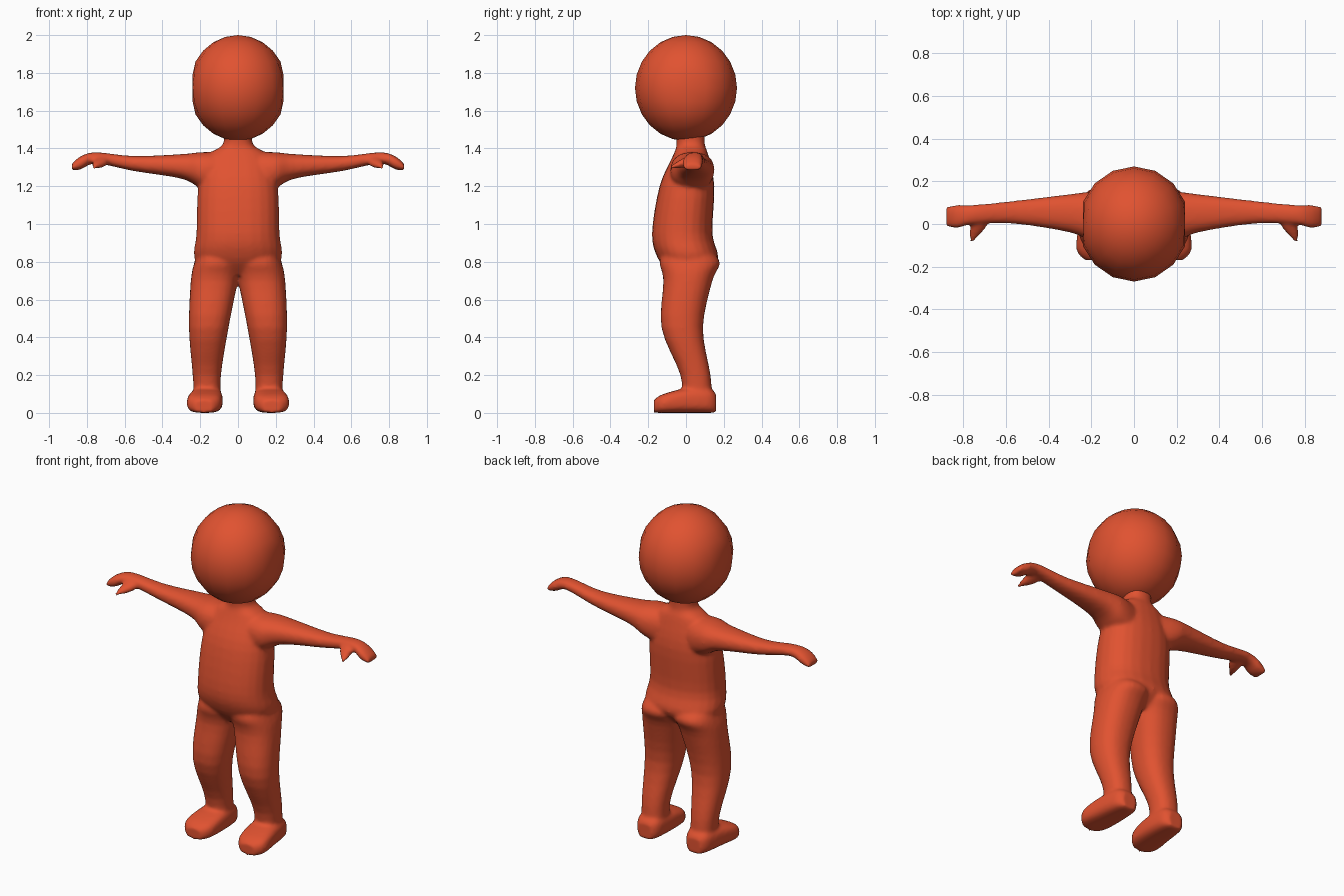
import bpy
import bmesh
import math

default_cube = bpy.data.objects.get("Cube")
if default_cube:
    bpy.data.objects.remove(default_cube, do_unlink=True)

# One flat colour for the whole figure
skin = bpy.data.materials.new("orange red")
skin.use_nodes = True
colour = (.75, .085, .03, 1)
skin.diffuse_color = colour
skin.node_tree.nodes["Principled BSDF"].inputs["Base Color"].default_value = colour


def spline(keys, steps=4):
    """Pass a smooth curve through the key sections and sample it evenly."""
    padded = [keys[0], *keys, keys[-1]]
    samples = []
    for before, start, end, after in zip(padded, padded[1:], padded[2:], padded[3:]):
        for step in range(steps):
            f = step / steps
            section = []
            for p, q, r, s in zip(before, start, end, after):
                leave, arrive = (r - p) / 2, (s - q) / 2
                bend = 2 * (q - r) + leave + arrive
                lift = r - q - leave - bend
                section.append(q + f * (leave + f * (lift + f * bend)))
            samples.append(section)
    return samples + [keys[-1]]


def rounded(angle, low, high, power):
    """Move between two limits along a slightly squared circle."""
    wave = math.cos(angle)
    swing = math.copysign(abs(wave) ** (2 / power), wave)
    return (low + high) / 2 + swing * (high - low) / 2


def loft(bm, keys, place, side=1, power=2.3, count=24):
    """Skin sections given as position, then the limits across and along."""
    rings = []
    for along, left, right, low, high in spline(keys):
        ring = []
        for index in range(count):
            angle = math.tau * index / count
            u = rounded(angle, left, right, power)
            v = rounded(angle - math.pi / 2, low, high, power)
            x, y, z = place(along, u, v)
            ring.append(bm.verts.new((x * side, y, z)))
        rings.append(ring)
    for lower, upper in zip(rings, rings[1:]):
        for index in range(count):
            bm.faces.new((lower[index - 1], lower[index], upper[index], upper[index - 1]))
    bm.faces.new(rings[0])
    bm.faces.new(rings[-1])


def upright(along, u, v):
    return u, v, along


def forward(along, u, v):
    return u, along, v


def sideways(along, u, v):
    return along, u, v


def finish(name, bm):
    bmesh.ops.recalc_face_normals(bm, faces=bm.faces)
    mesh = bpy.data.meshes.new(name)
    bm.to_mesh(mesh)
    bm.free()
    mesh.materials.append(skin)
    for face in mesh.polygons:
        face.use_smooth = True
    obj = bpy.data.objects.new(name, mesh)
    bpy.context.collection.objects.link(obj)
    return obj


# Torso and neck, from crotch to chin: height, half width, front, back
torso = [
    (.73, .14, -.08, .1),
    (.82, .23, -.15, .17),
    (.95, .22, -.18, .14),
    (1.2, .21, -.14, .15),
    (1.36, .16, -.07, .12),
    (1.42, .08, -.05, .1),
    (1.5, .08, -.06, .1),
]

# Leg, from ankle to hip
leg = [
    (.05, .09, .23, -.02, .14),
    (.2, .09, .24, -.03, .13),
    (.45, .05, .26, -.13, .09),
    (.7, 0, .25, -.12, .14),
    (.8, -.02, .23, -.14, .18),
    (.88, 0, .2, -.1, .1),
]

# Foot, from toe to heel, with a flat sole
foot = [
    (-.17, .13, .23, 0, .07),
    (-.12, .09, .27, 0, .1),
    (0, .08, .26, 0, .13),
    (.12, .09, .24, 0, .13),
    (.16, .12, .21, 0, .1),
]

# Arm and bent hand, from shoulder to fingertips
arm = [
    (.1, -.08, .13, 1.15, 1.38),
    (.2, -.08, .15, 1.19, 1.38),
    (.3, -.04, .14, 1.24, 1.37),
    (.55, 0, .11, 1.28, 1.36),
    (.75, 0, .09, 1.32, 1.38),
    (.83, -.02, .09, 1.29, 1.36),
    (.88, -.01, .08, 1.28, 1.32),
]

# Thumb, pointing forward and down
thumb = [
    (-.08, .75, .77, 1.29, 1.31),
    (-.01, .69, .77, 1.3, 1.35),
    (.04, .68, .76, 1.32, 1.36),
]

bm = bmesh.new()
loft(bm, [(z, -half, half, front, back) for z, half, front, back in torso], upright)
for side in (-1, 1):
    loft(bm, leg, upright, side)
    loft(bm, foot, forward, side, power=3)
    loft(bm, arm, sideways, side)
    loft(bm, thumb, forward, side)

# Merge the limbs and blend their joints
body = finish("body", bm)
remesh = body.modifiers.new("merge", "REMESH")
remesh.mode = "VOXEL"
remesh.voxel_size = .01
remesh.use_smooth_shade = True
blend = body.modifiers.new("blend", "SMOOTH")
blend.factor = .5
blend.iterations = 8

# Head, a coarse ball with slightly flattened sides
bm = bmesh.new()
bmesh.ops.create_uvsphere(bm, u_segments=16, v_segments=12, radius=1)
for vert in bm.verts:
    x, y, z = vert.co
    flattened = max(-.24, min(.24, x * .26))
    vert.co = (flattened, y * .27, 1.72 + z * .28)
finish("head", bm)
